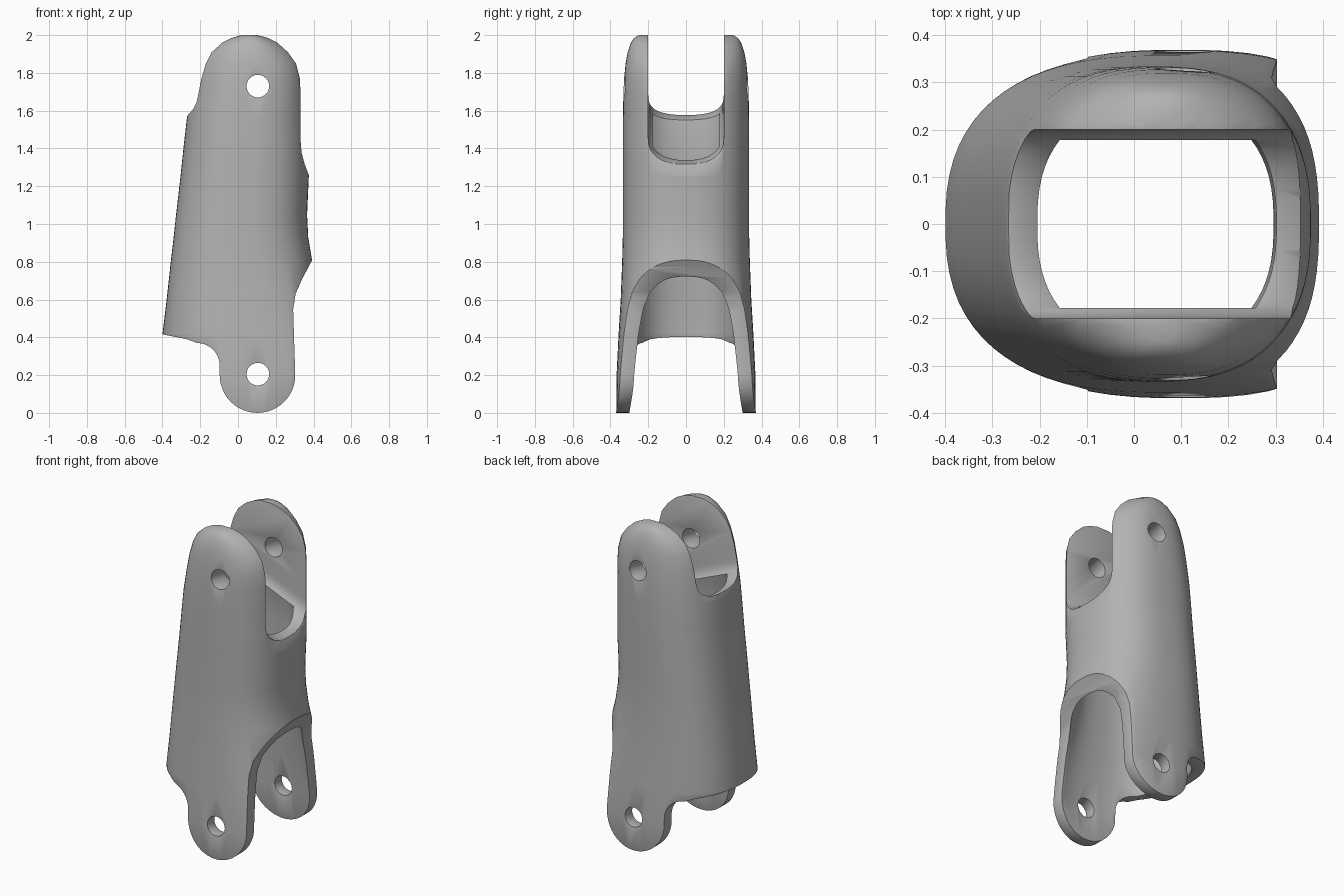
import bpy, bmesh, math
from mathutils import Vector

if "Cube" in bpy.data.objects:
    bpy.data.objects.remove(bpy.data.objects["Cube"], do_unlink=True)

grey = bpy.data.materials.new("plain grey")
grey.use_nodes = True
colour = (0.45, 0.45, 0.45, 1)
grey.diffuse_color = colour
grey.node_tree.nodes["Principled BSDF"].inputs["Base Color"].default_value = colour

POWER = 2.5      # squareness of the rounded cross-sections
WALL = 0.07
SIDES = 72


def make_object(name, bm):
    bmesh.ops.recalc_face_normals(bm, faces=bm.faces)
    mesh = bpy.data.meshes.new(name)
    bm.to_mesh(mesh)
    bm.free()
    obj = bpy.data.objects.new(name, mesh)
    bpy.context.collection.objects.link(obj)
    obj.data.materials.append(grey)
    return obj


def signed_power(v, p):
    return math.copysign(abs(v) ** p, v)


def ring_points(left, right, half_y, z, slope=0):
    mid, half_x = (left + right) / 2, (right - left) / 2
    points = []
    for i in range(SIDES):
        t = math.tau * (i + 0.5) / SIDES
        x = mid + half_x * signed_power(math.cos(t), 2 / POWER)
        y = half_y * signed_power(math.sin(t), 2 / POWER)
        points.append(Vector((x, y, z + slope * x)))
    return points


def loft(name, rings):
    bm = bmesh.new()
    loops = [[bm.verts.new(p) for p in ring] for ring in rings]
    for low, high in zip(loops, loops[1:]):
        for i in range(len(low)):
            j = (i + 1) % len(low)
            bm.faces.new((low[i], low[j], high[j], high[i]))
    bm.faces.new(loops[0])
    bm.faces.new(loops[-1])
    return make_object(name, bm)


def arc(cx, cz, r, start, end, steps=24):
    angles = [math.radians(start + (end - start) * i / steps) for i in range(steps + 1)]
    return [(cx + r * math.cos(a), cz + r * math.sin(a)) for a in angles]


def side_prism(name, outline):
    return loft(name, [[Vector((x, y, z)) for x, z in outline] for y in (-1, 1)])


def boolean(target, cutter, operation):
    mod = target.modifiers.new("cut", 'BOOLEAN')
    mod.object, mod.operation, mod.solver = cutter, operation, 'EXACT'
    apply_modifier(target, mod)
    bpy.data.objects.remove(cutter, do_unlink=True)


def apply_modifier(obj, mod):
    bpy.context.view_layer.objects.active = obj
    bpy.ops.object.modifier_apply(modifier=mod.name)


# Outer skin: height, left edge, right edge, half depth
sections = [
    (-0.05, -0.40, 0.60, 0.370), (0.20, -0.40, 0.58, 0.368),
    (0.42, -0.40, 0.52, 0.357), (0.60, -0.378, 0.45, 0.346),
    (0.81, -0.355, 0.392, 0.338), (0.93, -0.341, 0.372, 0.335),
    (1.05, -0.328, 0.366, 0.334), (1.25, -0.305, 0.375, 0.334),
    (1.42, -0.287, 0.372, 0.334), (1.55, -0.272, 0.370, 0.334),
    (1.68, -0.25, 0.370, 0.332), (1.77, -0.232, 0.366, 0.328),
    (1.85, -0.208, 0.345, 0.320), (1.91, -0.175, 0.30, 0.309),
    (1.96, -0.115, 0.24, 0.292), (1.985, -0.06, 0.185, 0.275),
    (2.0, 0.0, 0.12, 0.25)]
link = loft("hinge_link", [ring_points(l, r, d, z) for z, l, r, d in sections])

# Hollow inside, closed by a sloping ceiling
inner = [ring_points(l + WALL, r - WALL, d - WALL, z)
         for z, l, r, d in sections if z < 1.3]
inner.append(ring_points(-0.20, 0.30, 0.264, 1.52, -0.42))
boolean(link, loft("cavity_cutter", inner), 'DIFFERENCE')

# Sloping U-shaped slot that separates the two upper ears
u_shape = [(0.2, 1)]
for i in range(33):
    t = math.pi * i / 32
    u_shape.append((0.2 * signed_power(math.cos(t), 0.8), -0.13 * math.sin(t) ** 0.8))
u_shape.append((-0.2, 1))
slot = loft("slot_cutter", [[Vector((x, y, 1.595 - 0.42 * x + h)) for y, h in u_shape]
                            for x in (-0.7, 0.7)])
boolean(link, slot, 'DIFFERENCE')

# Side outline: lower ears, skirt, front arch and slot rims
outline = arc(0.103, 0.2, 0.2, 180, 360)
outline += [(0.292, 0.55), (0.305, 0.63), (0.34, 0.71), (0.375, 0.775), (0.393, 0.81),
            (0.41, 1.0), (0.378, 1.25), (0.352, 1.32), (0.336, 1.38), (0.332, 1.44),
            (0.335, 2.2), (-0.215, 2.2), (-0.215, 1.71), (-0.272, 1.56), (-0.45, 1.5),
            (-0.45, 0.425), (-0.395, 0.415), (-0.27, 0.39)]
outline += arc(-0.217, 0.25, 0.12, 90, 0, 10)
boolean(link, side_prism("outline_cutter", outline), 'INTERSECT')

# Hinge pin holes through both pairs of ears
for z in (0.205, 1.73):
    boolean(link, side_prism("hole_cutter", arc(0.105, z, 0.06, 0, 345, 23)), 'DIFFERENCE')

# Softened rims and smooth skin
bm = bmesh.new()
bm.from_mesh(link.data)
bmesh.ops.remove_doubles(bm, verts=bm.verts, dist=0.002)
bm.to_mesh(link.data)
bm.free()
bevel = link.modifiers.new("soft rims", 'BEVEL')
bevel.width, bevel.segments = 0.012, 2
bevel.limit_method, bevel.angle_limit = 'ANGLE', math.radians(50)
apply_modifier(link, bevel)
bpy.ops.object.select_all(action='DESELECT')
link.select_set(True)
bpy.context.view_layer.objects.active = link
bpy.ops.object.shade_smooth_by_angle(angle=math.radians(35))
